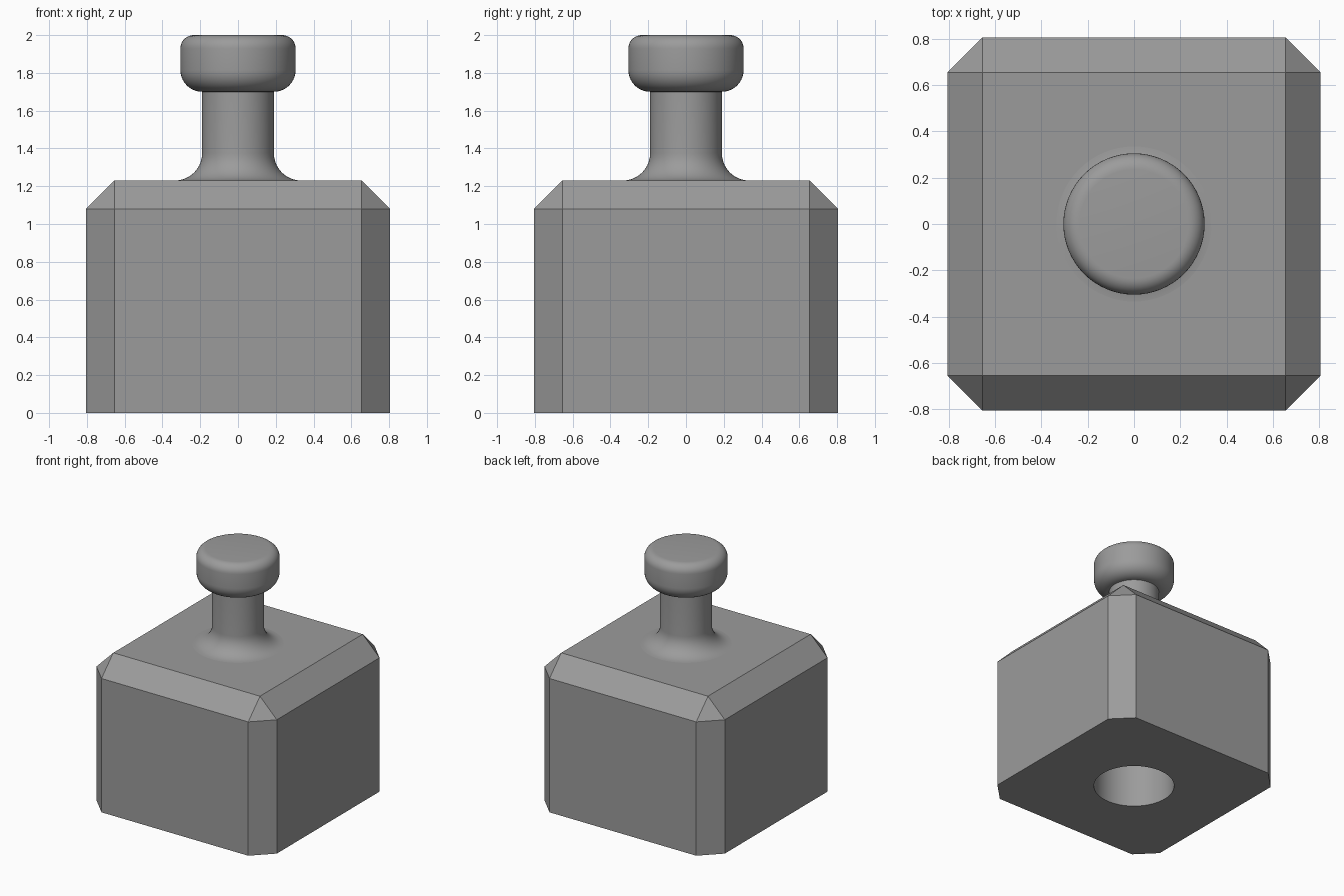
import bpy, bmesh, math

if "Cube" in bpy.data.objects:
    bpy.data.objects.remove(bpy.data.objects["Cube"])

HALF, CHAMFER, TOP = 0.805, 0.15, 1.23
FILLET_R, SOCKET_R, SOCKET_DEPTH, SEGS = 0.335, 0.305, 0.78, 64

grey = bpy.data.materials.new("grey")
grey.diffuse_color = (0.33, 0.33, 0.33, 1)
grey.use_nodes = True
grey.node_tree.nodes["Principled BSDF"].inputs["Base Color"].default_value = grey.diffuse_color


def finish(name, bm, smooth):
    mesh = bpy.data.meshes.new(name)
    bm.to_mesh(mesh)
    bm.free()
    mesh.materials.append(grey)
    obj = bpy.data.objects.new(name, mesh)
    bpy.context.collection.objects.link(obj)
    if smooth:
        bpy.ops.object.select_all(action='DESELECT')
        obj.select_set(True)
        bpy.context.view_layer.objects.active = obj
        bpy.ops.object.shade_smooth_by_angle(angle=math.radians(35))
    return obj


def ring(bm, r, z):
    return [bm.verts.new((r * math.cos(2 * math.pi * i / SEGS),
                          r * math.sin(2 * math.pi * i / SEGS), z)) for i in range(SEGS)]


def lathe(name, profile):
    """Spin (radius, z) points; the last ring is capped."""
    bm = bmesh.new()
    rings = [ring(bm, r, z) for r, z in profile]
    for a, b in zip(rings, rings[1:]):
        for i in range(SEGS):
            j = (i + 1) % SEGS
            bm.faces.new((a[i], a[j], b[j], b[i]))
    bm.faces.new(rings[-1])
    return bm


def arc(cx, cz, r, a0, a1, n=8):
    return [(cx + r * math.cos(math.radians(a0 + (a1 - a0) * i / n)),
             cz + r * math.sin(math.radians(a0 + (a1 - a0) * i / n))) for i in range(n + 1)]


# Body: chamfered block with round openings for the peg and the socket
bm = bmesh.new()
c = HALF - CHAMFER
octagon = [(HALF, -c), (HALF, c), (c, HALF), (-c, HALF),
           (-HALF, c), (-HALF, -c), (-c, -HALF), (c, -HALF)]
low = [bm.verts.new((x, y, 0)) for x, y in octagon]
mid = [bm.verts.new((x, y, TOP - CHAMFER)) for x, y in octagon]
top = [bm.verts.new((x, y, TOP)) for x, y in ((c, -c), (c, c), (-c, c), (-c, -c))]
for i in range(8):
    j = (i + 1) % 8
    bm.faces.new((low[i], low[j], mid[j], mid[i]))
for k in range(4):
    n = (k + 1) % 4
    bm.faces.new((mid[2 * k], mid[2 * k + 1], top[n], top[k]))          # chamfer
    bm.faces.new((mid[2 * k + 1], mid[(2 * k + 2) % 8], top[n]))        # corner
for outer, radius, z in ((top, FILLET_R, TOP), (low, SOCKET_R, 0)):
    edges = []
    for loop in (outer, ring(bm, radius, z)):
        for a, b in zip(loop, loop[1:] + loop[:1]):
            edges.append(bm.edges.get((a, b)) or bm.edges.new((a, b)))
    bmesh.ops.triangle_fill(bm, edges=edges, use_beauty=True,
                            normal=(0, 0, 1 if z else -1))
bmesh.ops.recalc_face_normals(bm, faces=bm.faces)
bmesh.ops.dissolve_limit(bm, angle_limit=0.001, verts=[], edges=[])
finish("body", bm, False)

# Peg: flared foot, straight stem, rounded knob
r = FILLET_R - 0.19
foot = arc(FILLET_R, TOP + r, r, 270, 180, 10)
knob = arc(0.19, 1.815, 0.115, -90, 0, 10) + arc(0.235, 1.93, 0.07, 0, 90)
finish("peg", lathe("peg", foot + knob), True)

# Socket: blind hole in the underside
bm = lathe("socket", [(SOCKET_R, 0), (SOCKET_R, SOCKET_DEPTH)])
bmesh.ops.reverse_faces(bm, faces=bm.faces)
finish("socket", bm, True)
